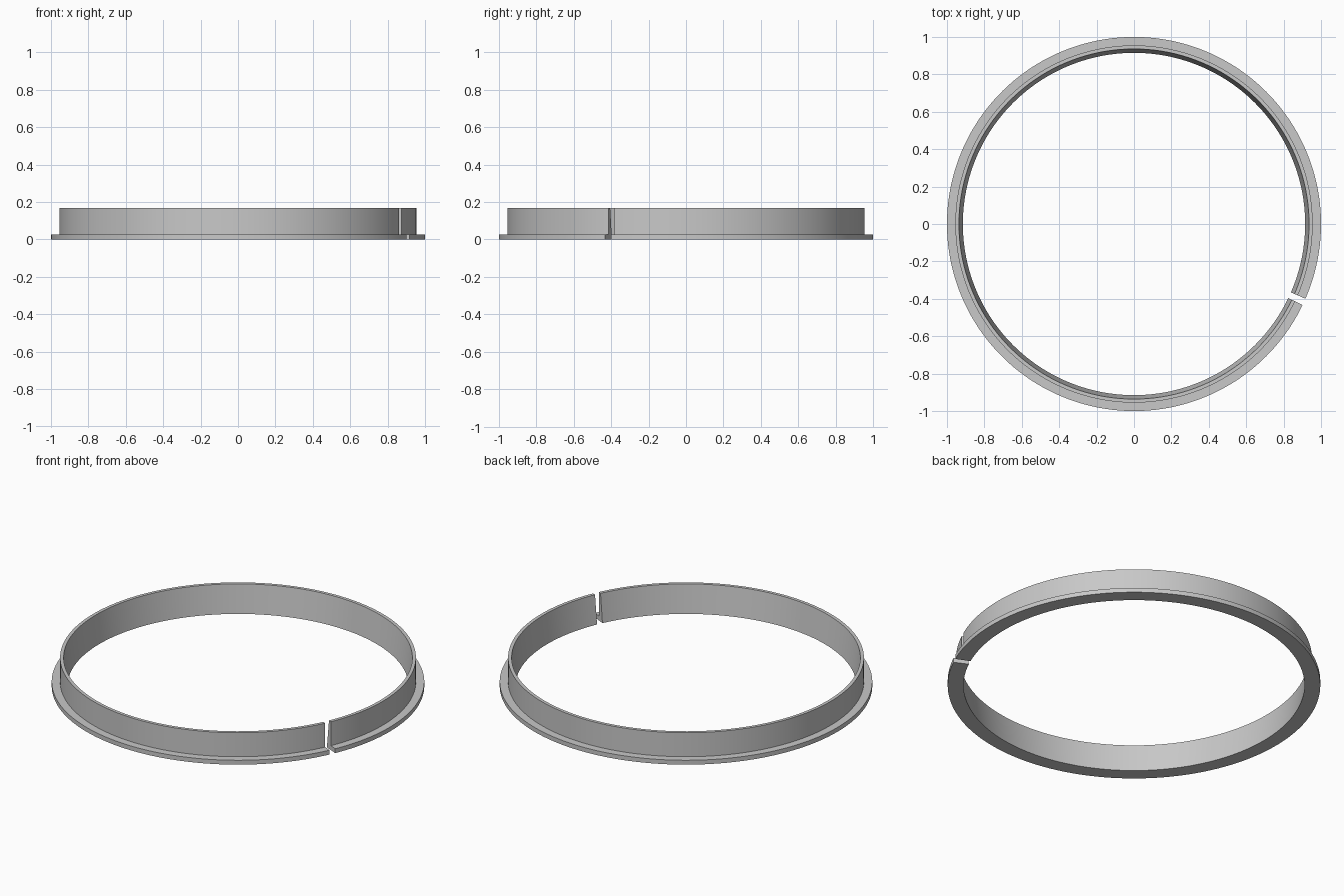
import bpy, bmesh, math

if "Cube" in bpy.data.objects:
    bpy.data.objects.remove(bpy.data.objects["Cube"])

SEGMENTS = 240
GAP_START = math.radians(-25.65)   # split in the ring
GAP_END = math.radians(-23.55)

# Cross-section (radius, height): flange, upright wall, tapered inner face
profile = [(0.915, 0.0), (1.0, 0.0), (1.0, 0.026),
           (0.955, 0.026), (0.955, 0.168), (0.936, 0.168)]

grey = bpy.data.materials.new("light_grey")
grey.diffuse_color = (0.58, 0.58, 0.58, 1.0)
grey.use_nodes = True
grey.node_tree.nodes["Principled BSDF"].inputs["Base Color"].default_value = grey.diffuse_color

# Sweep the cross-section around the open ring
bm = bmesh.new()
sweep = 2 * math.pi - (GAP_END - GAP_START)
rings = []
for i in range(SEGMENTS + 1):
    a = GAP_END + sweep * i / SEGMENTS
    rings.append([bm.verts.new((r * math.cos(a), r * math.sin(a), z))
                  for r, z in profile])
n = len(profile)
for a, b in zip(rings, rings[1:]):
    for k in range(n):
        m = (k + 1) % n
        bm.faces.new((a[k], a[m], b[m], b[k]))

# End faces at the split
bm.faces.new(rings[0])
bm.faces.new(rings[-1])
bmesh.ops.recalc_face_normals(bm, faces=bm.faces)

mesh = bpy.data.meshes.new("split_flanged_ring")
bm.to_mesh(mesh)
bm.free()
mesh.materials.append(grey)
ring = bpy.data.objects.new("split_flanged_ring", mesh)
bpy.context.collection.objects.link(ring)

# Smooth curved surfaces, sharp profile edges
bpy.context.view_layer.objects.active = ring
ring.select_set(True)
bpy.ops.object.shade_smooth_by_angle(angle=math.radians(30))
